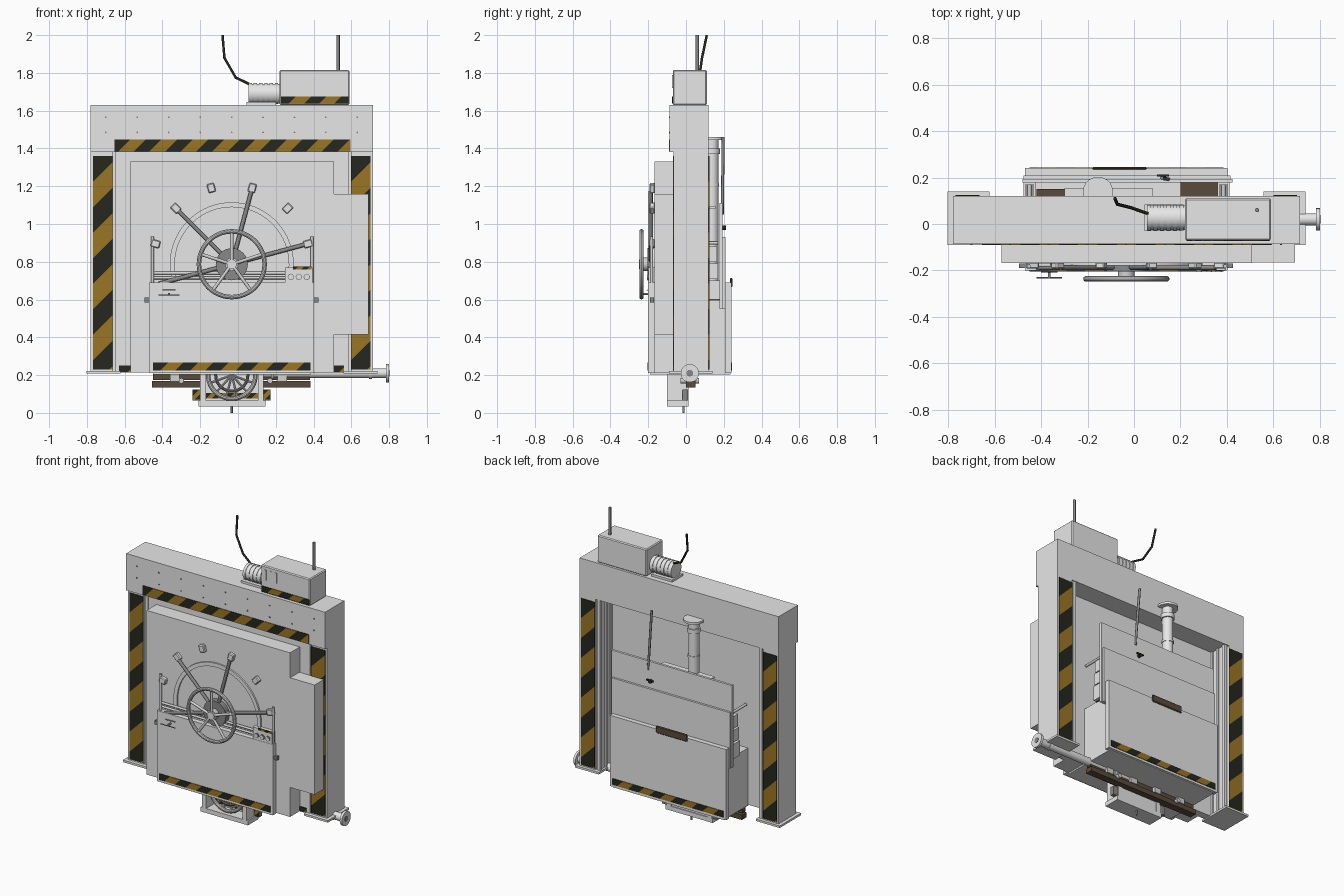
import bpy, bmesh, math
from mathutils import Vector, Matrix

if "Cube" in bpy.data.objects:
    bpy.data.objects.remove(bpy.data.objects["Cube"])

def material(name, r, g, b):
    m = bpy.data.materials.new(name)
    m.diffuse_color = (r, g, b, 1)
    m.use_nodes = True
    m.node_tree.nodes["Principled BSDF"].inputs["Base Color"].default_value = m.diffuse_color
    return m

GREY = material("light grey paint", .8, .8, .8)
STEEL = material("steel", .65, .65, .65)
DARK = material("dark steel", .25, .25, .25)
BLACK = material("black", .02, .02, .014)
YELLOW = material("hazard yellow", .33, .18, .018)
BROWN = material("rust brown", .1, .07, .045)

def finish(name, bm, *mats, smooth=False):
    bmesh.ops.recalc_face_normals(bm, faces=bm.faces)
    me = bpy.data.meshes.new(name)
    bm.to_mesh(me)
    bm.free()
    ob = bpy.data.objects.new(name, me)
    bpy.context.collection.objects.link(ob)
    for m in mats:
        me.materials.append(m)
    if smooth:
        bpy.ops.object.select_all(action='DESELECT')
        ob.select_set(True)
        bpy.context.view_layer.objects.active = ob
        bpy.ops.object.shade_smooth_by_angle(angle=math.radians(40))
    return ob

def cube_bm(x0, x1, y0, y1, z0, z1):
    bm = bmesh.new()
    m = Matrix.Translation(((x0+x1)/2, (y0+y1)/2, (z0+z1)/2)) @ Matrix.Diagonal((x1-x0, y1-y0, z1-z0, 1))
    bmesh.ops.create_cube(bm, size=1, matrix=m)
    return bm

def box(name, x0, x1, y0, y1, z0, z1, mat=GREY, bevel=0):
    bm = cube_bm(x0, x1, y0, y1, z0, z1)
    if bevel:
        bmesh.ops.bevel(bm, geom=bm.edges[:], offset=bevel, segments=1, affect='EDGES')
    return finish(name, bm, mat)

def rod(name, a, b, r, mat=STEEL, sides=20):
    a, b = Vector(a), Vector(b)
    d = b - a
    m = Matrix.Translation((a+b)/2) @ d.to_track_quat('Z', 'Y').to_matrix().to_4x4()
    bm = bmesh.new()
    bmesh.ops.create_cone(bm, cap_ends=True, segments=sides, radius1=r, radius2=r, depth=d.length, matrix=m)
    return finish(name, bm, mat, smooth=True)

def tube(name, pts, r, mat):
    cu = bpy.data.curves.new(name, 'CURVE')
    cu.dimensions = '3D'
    cu.bevel_depth, cu.bevel_resolution, cu.use_fill_caps = r, 2, True
    sp = cu.splines.new('POLY')
    sp.points.add(len(pts)-1)
    for p, c in zip(sp.points, pts):
        p.co = (*c, 1)
    ob = bpy.data.objects.new(name, cu)
    bpy.context.collection.objects.link(ob)
    cu.materials.append(mat)
    bpy.ops.object.select_all(action='DESELECT')
    ob.select_set(True)
    bpy.context.view_layer.objects.active = ob
    bpy.ops.object.convert(target='MESH')

def ring(name, c, R, r, mat=STEEL):
    bpy.ops.mesh.primitive_torus_add(location=c, rotation=(math.pi/2, 0, 0), major_radius=R, minor_radius=r,
                                     major_segments=48, minor_segments=10)
    ob = bpy.context.object
    ob.name = name
    ob.data.materials.append(mat)
    bpy.ops.object.shade_smooth_by_angle()

def stripes(name, x0, x1, z0, z1, y, w, sign=1):
    """thin plate cut along diagonals into black and yellow bands"""
    bm = cube_bm(x0, x1, y-.002, y+.002, z0, z1)
    n = Vector((sign, 0, -1))
    vals = [n.dot(v.co) for v in bm.verts]
    lo = min(vals)
    for i in range(1, int((max(vals)-lo)/w)+1):
        bmesh.ops.bisect_plane(bm, geom=bm.verts[:]+bm.edges[:]+bm.faces[:],
                               plane_co=n*((lo+i*w)/2), plane_no=n)
    for f in bm.faces:
        f.material_index = int((n.dot(f.calc_center_median())-lo)/w+.001) % 2
    finish(name, bm, BLACK, YELLOW)

# ---- portal frame: beam, columns, guide rails, feet
box("top_beam", -.78, .715, -.087, .12, 1.38, 1.63)
box("rear_wall", -.635, .57, -.062, -.015, .215, 1.38)
for s, side in ((-1, "left"), (1, "right")):
    cx = -.0325
    def sp(a, b):
        return sorted((cx+s*a, cx+s*b))
    box(side+"_column", *sp(.63, .7475), -.066, .12, .215, 1.38)
    box(side+"_column_web", *sp(.605, .64), -.045, .09, .215, 1.38)
    for i, y in enumerate((-.066, -.02, .035, .095)):
        box(f"{side}_guide_rail_{i}", *sp(.597, .62), y, y+.02, .215, 1.38)
    box(side+"_foot_plate", *sp(.59, .77), -.09, .14, .208, .222)
    stripes(side+"_column_front_stripes", *sp(.632, .735), .23, 1.36, -.068, .135)
    stripes(side+"_column_back_stripes", *sp(.632, .735), .23, 1.36, .122, .135, -1)
stripes("beam_stripes", -.655, .595, 1.385, 1.447, -.089, .083)
stripes("threshold_stripes", -.63, .56, .217, .25, -.066, .08)
for i in range(9):
    for z in (1.485, 1.565):
        x = -.7 + i*.1665
        rod("beam_bolt", (x, -.087, z), (x, -.091, z), .005, DARK, 6)

# ---- roof unit: gearbox, motor, mast, cable
box("gearbox", .22, .59, -.07, .11, 1.63, 1.815, GREY, .006)
stripes("gearbox_stripes", .227, .585, 1.637, 1.675, -.072, .08)
for i in range(3):
    box("gearbox_vent", .25+i*.04, .262+i*.04, -.074, -.068, 1.72, 1.79)
rod("motor", (.055, .027, 1.69), (.23, .027, 1.69), .052, GREY, 28)
for i in range(6):
    x = .055 + i*.028
    rod("motor_fin", (x, .027, 1.69), (x+.018, .027, 1.69), .056, GREY, 28)
box("motor_foot", .045, .2, -.03, .085, 1.63, 1.645)
rod("mast", (.53, .06, 1.81), (.53, .06, 2.0), .009, DARK, 12)
tube("cable", [(.06, .045, 1.74), (.03, .055, 1.755), (-.012, .07, 1.775), (-.072, .085, 1.88),
               (-.082, .11, 2.0)], .007, BLACK)

# ---- door slab and hinge housing
box("door_slab", -.57, .508, -.167, -.06, .215, 1.33)
box("hinge_housing", .5, .692, -.166, -.067, .415, 1.16)
box("front_apron", -.47, .403, -.2, -.165, .21, .69)
stripes("front_apron_stripes", -.45, .385, .225, .267, -.202, .08)

# ---- lock: half ring, radial rods, clamps, wheel
CX, CZ = -.033, .787
def polar(r, deg, y):
    a = math.radians(deg)
    return (CX+r*math.cos(a), y, CZ+r*math.sin(a))
bm = bmesh.new()
angles = [-17 + i*214/40 for i in range(41)]
pts = [polar(.328, a, -.166) for a in angles] + [polar(.302, a, -.166) for a in reversed(angles)]
face = bm.faces.new([bm.verts.new(p) for p in pts])
ext = bmesh.ops.extrude_face_region(bm, geom=[face])
bmesh.ops.translate(bm, verts=[v for v in ext['geom'] if isinstance(v, bmesh.types.BMVert)], vec=(0, -.012, 0))
finish("half_ring", bm, GREY)
for a in (15, 75, 135, 195):
    rod("lock_rod", polar(.05, a, -.187), polar(.4, a, -.187), .011, DARK, 12)
for a in range(15, 166, 30):
    c = Vector(polar(.418, a, -.178))
    bm = cube_bm(-.024, .024, -.014, .014, -.02, .02)
    bmesh.ops.bevel(bm, geom=bm.edges[:], offset=.005, segments=1, affect='EDGES')
    bm.transform(Matrix.Translation(c) @ Matrix.Rotation(-math.radians(a), 4, 'Y'))
    finish("clamp_block", bm, GREY)
rod("hub", (CX, -.166, CZ), (CX, -.205, CZ), .085, DARK, 32)
rod("wheel_shaft", (CX, -.2, CZ), (CX, -.24, CZ), .035, STEEL, 24)
rod("wheel_cap", (CX, -.235, CZ), (CX, -.248, CZ), .026, GREY, 24)
ring("hand_wheel", (CX, -.236, CZ), .174, .012)
for i in range(5):
    rod("wheel_spoke", polar(.02, 90+72*i, -.236), polar(.174, 90+72*i, -.236), .009, STEEL, 12)

# ---- front rail, control panel, crank, side knobs
for x in (-.453, .392):
    rod("rail_post", (x, -.182, .68), (x, -.182, .935), .008, STEEL, 12)
for z in (.715, .74):
    rod("front_rail", (-.453, -.178, z), (.392, -.178, z), .008, STEEL, 12)
box("control_panel", .25, .395, -.198, -.165, .685, .77)
stripes("control_stripes", .29, .39, .76, .775, -.2, .03)
for x in (.28, .322, .364):
    rod("control_button", (x, -.19, .72), (x, -.203, .72), .017, DARK, 16)
    rod("button_cap", (x, -.2, .72), (x, -.206, .72), .013, GREY, 16)
rod("crank_shaft", (-.365, -.2, .63), (-.365, -.235, .63), .006, DARK, 12)
rod("crank_bar", (-.42, -.232, .625), (-.31, -.232, .625), .003, DARK, 10)
rod("crank_bar_upper", (-.4, -.205, .65), (-.33, -.205, .65), .003, DARK, 10)
for x in (-.48, .412):
    box("apron_latch", x-.014, x+.014, -.19, -.17, .585, .61, DARK)

# ---- rear box and stepped panels
box("rear_box", -.455, .385, -.02, .21, .21, .6)
box("rear_lower_panel", -.47, .403, .207, .24, .21, .69)
box("rear_mid_panel", -.475, .415, .19, .208, .55, .93)
box("rear_upper_panel", -.48, .425, .178, .194, .55, 1.11)
stripes("rear_stripes", -.45, .385, .225, .267, .242, .08, -1)
box("rear_slot", -.18, .055, .234, .246, .665, .715, BROWN, .005)
box("rear_tray_brown", .2, .39, .1, .19, .595, .61, BROWN)
box("rear_brown_step", -.42, -.27, .11, .15, .6, .65, BROWN)
for x in (-.45, .385):
    box("side_box_low", x-.025, x+.025, .1, .178, .6, .7)
    box("side_box_mid", x-.02, x+.02, .1, .17, .71, .79)
    box("side_box_high", x-.015, x+.015, .105, .165, .8, .88)
    rod("side_peg", (x, .0, .9), (x, .17, .9), .009, STEEL, 10)
rod("rear_knob", (.125, .19, .98), (.125, .212, .98), .012, BLACK, 12)
box("rear_knob_bar", .1, .15, .205, .213, .983, .993, BLACK)
rod("rear_mast", (.15, .192, 1.05), (.12, .197, 1.46), .008, DARK, 10)

# vertical exhaust pipe with collars
rod("exhaust_pipe", (-.155, .138, .6), (-.155, .138, 1.45), .034, GREY, 24)
for z, r, h in ((1.2, .038, .015), (1.37, .042, .03), (1.445, .065, .015)):
    rod("exhaust_collar", (-.155, .138, z), (-.155, .138, z+h), r, GREY, 28)
box("exhaust_bracket", -.3, .08, .12, .155, 1.08, 1.095)

# ---- underside mechanism
for x in (-.2, .105):
    box("cradle_side", x, x+.03, -.1, .013, .05, .215)
box("cradle_base", -.21, .145, -.1, .013, .035, .065)
box("cradle_back", -.18, .115, -.01, .008, .06, .215)
stripes("cradle_back_stripes", -.17, .105, .075, .105, -.012, .03)
ring("cradle_ring", (CX, -.07, .2), .125, .012)
ring("cradle_inner_ring", (CX, -.06, .2), .085, .008, DARK)
for a in range(200, 341, 28):
    t = math.radians(a)
    rod("cradle_spoke", (CX, -.06, .2), (CX+.125*math.cos(t), -.06, .2+.125*math.sin(t)), .006, STEEL, 8)
rod("pointer", (CX, -.013, 0), (CX, -.013, .05), .006, DARK, 10)
for i, x in enumerate((-.24, .13)):
    stripes(f"cradle_stripes_{i}", x, x+.042, .07, .12, -.02, .03)
    box("cradle_ear", x, x+.042, -.018, .01, .065, .125, DARK)
box("slide_rail_brown", -.455, .385, .0, .05, .135, .168, BROWN)
box("slide_rail_upper", -.45, .38, .005, .035, .175, .212, BROWN)
for i in range(4):
    x = -.36 + i*.19
    box("slide_clip", x, x+.05, -.005, .056, .168, .205, STEEL)
for x in (-.3, .17):
    rod("slide_roller", (x, -.03, .17), (x, .07, .17), .014, STEEL, 14)
box("bottom_tray", -.45, .385, -.19, .235, .204, .214)

# drain pipe with end flange
rod("drain_pipe", (.05, .02, .21), (.8, .02, .21), .026, GREY, 24)
for x, r in ((.79, .048), (.7, .031), (.18, .034)):
    rod("drain_flange", (x-.006, .02, .21), (x+.01, .02, .21), r, GREY, 24)
rod("drain_bore", (.798, .02, .21), (.802, .02, .21), .018, DARK, 20)
